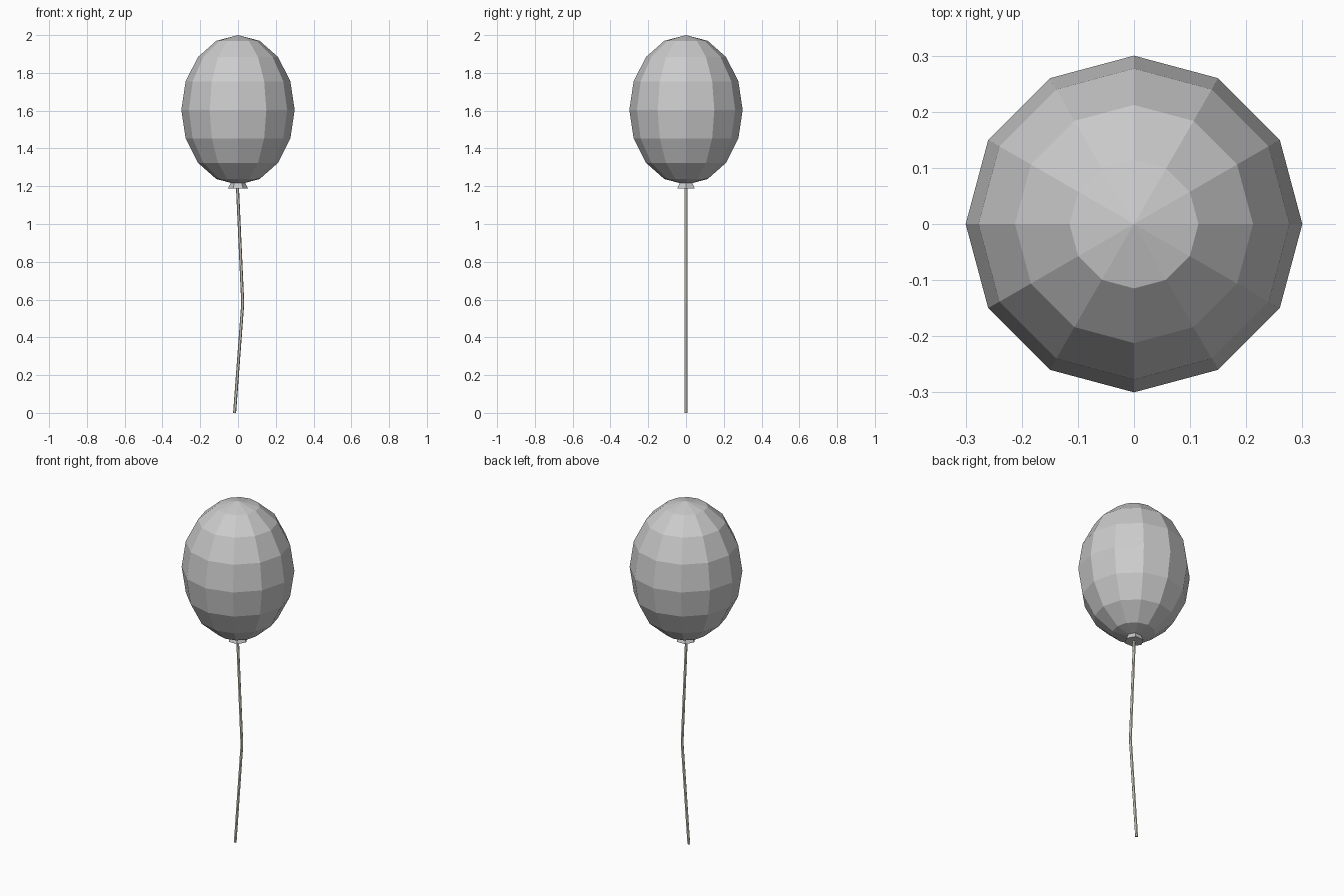
import bpy, math
from mathutils import Vector

if "Cube" in bpy.data.objects:
    bpy.data.objects.remove(bpy.data.objects["Cube"])


def ring_mesh(name, rings, sides):
    """Stack of horizontal rings (x, z, radius), capped at both ends."""
    verts, faces = [], []
    for x, z, r in rings:
        for i in range(sides):
            a = 2 * math.pi * i / sides
            verts.append(Vector((x + r * math.cos(a), r * math.sin(a), z)))
    for k in range(len(rings) - 1):
        for i in range(sides):
            j = (i + 1) % sides
            a, b = k * sides, (k + 1) * sides
            faces.append((a + i, a + j, b + j, b + i))
    faces.append(tuple(reversed(range(sides))))
    faces.append(tuple(range((len(rings) - 1) * sides, len(rings) * sides)))
    mesh = bpy.data.meshes.new(name)
    mesh.from_pydata(verts, [], faces)
    obj = bpy.data.objects.new(name, mesh)
    bpy.context.collection.objects.link(obj)
    return obj


# Balloon body: faceted egg-shaped sphere
bpy.ops.mesh.primitive_uv_sphere_add(segments=12, ring_count=8, radius=1,
                                     location=(0, 0, 1.604))
body = bpy.context.object
body.name = "balloon_body"
body.scale = (0.3, 0.3, 0.396)
bpy.ops.object.transform_apply(location=False, rotation=False, scale=True)

# Flared six-sided knot under the body
ring_mesh("balloon_knot", [(0, 1.187, 0.053), (0, 1.23, 0.033)], 6)

# Thin string with one gentle bend
string = ring_mesh("balloon_string",
                   [(-0.018, 0, 0.008), (0.025, 0.58, 0.008), (-0.003, 1.2, 0.008)], 6)
mat = bpy.data.materials.new("string_cream")
mat.diffuse_color = (0.8, 0.76, 0.65, 1)
mat.use_nodes = True
mat.node_tree.nodes["Principled BSDF"].inputs["Base Color"].default_value = mat.diffuse_color
string.data.materials.append(mat)
